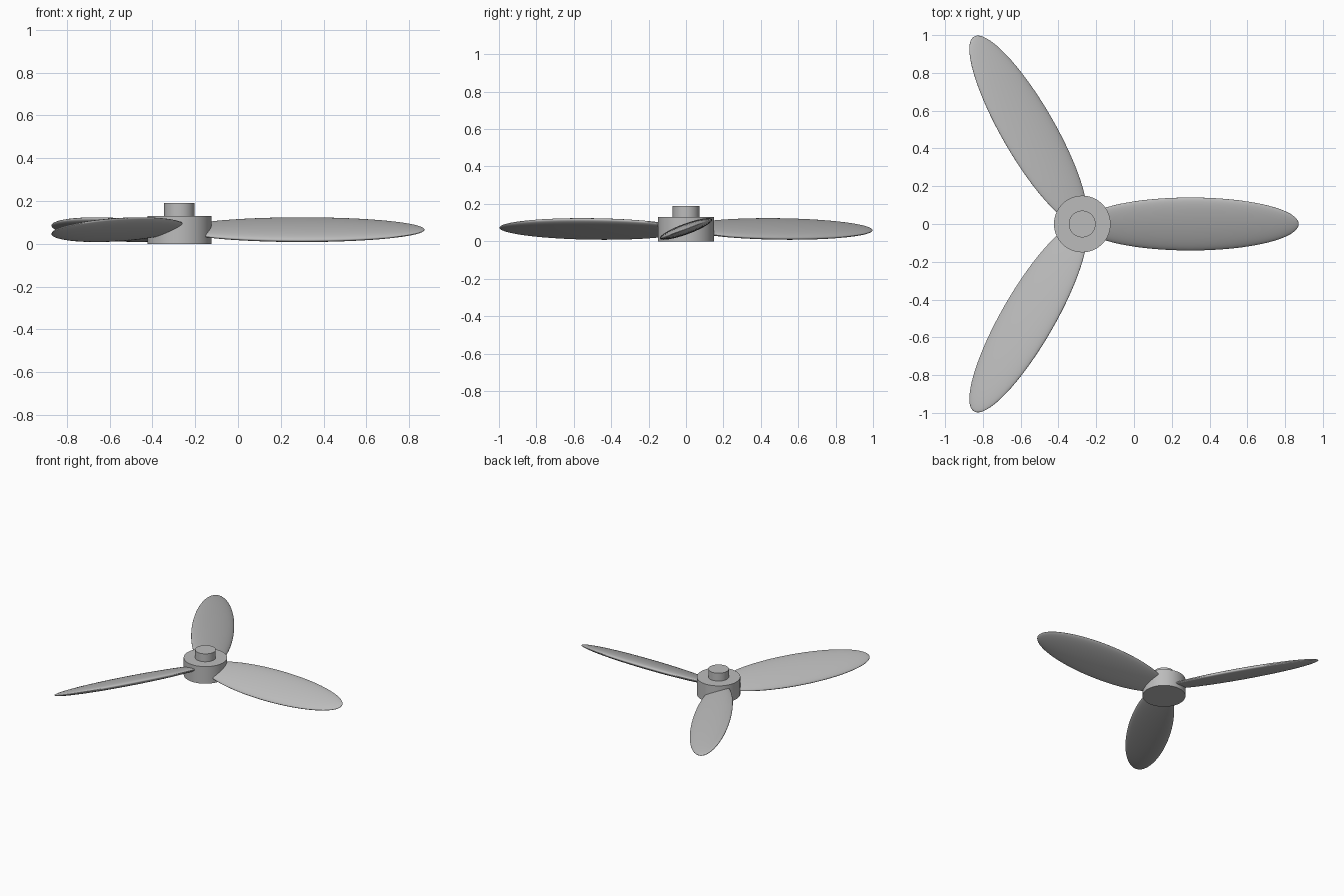
import bpy, math
from mathutils import Matrix

if "Cube" in bpy.data.objects:
    bpy.data.objects.remove(bpy.data.objects["Cube"])

HUB_X = -0.274   # rotation axis of the propeller
MID_Z = 0.066

grey = bpy.data.materials.new("grey")
grey.diffuse_color = (0.5, 0.5, 0.5, 1)
grey.use_nodes = True
grey.node_tree.nodes["Principled BSDF"].inputs["Base Color"].default_value = grey.diffuse_color


def finish(name):
    ob = bpy.context.object
    ob.name = name
    ob.data.materials.append(grey)
    bpy.ops.object.shade_smooth_by_angle(angle=math.radians(35))
    return ob


def cylinder(name, radius, z0, z1):
    bpy.ops.mesh.primitive_cylinder_add(vertices=64, radius=radius, depth=z1 - z0,
                                        location=(HUB_X, 0, (z0 + z1) / 2))
    return finish(name)


# Hub and shaft stub
cylinder("hub", 0.15, 0.0, 0.13)
cylinder("shaft", 0.071, 0.12, 0.19)

# Three pitched, flattened ellipsoid blades reaching from the hub axis to the tip
for i in range(3):
    bpy.ops.mesh.primitive_uv_sphere_add(segments=64, ring_count=32, radius=1)
    blade = finish(f"blade_{i + 1}")
    blade.data.transform(
        Matrix.Translation((HUB_X, 0, MID_Z))
        @ Matrix.Rotation(i * math.tau / 3, 4, 'Z')
        @ Matrix.Translation((0.573, 0, 0))
        @ Matrix.Rotation(math.radians(20), 4, 'X')
        @ Matrix.Diagonal((0.573, 0.149, 0.029, 1))
        @ Matrix.Rotation(math.pi / 2, 4, 'Y'))   # poles at root and tip
